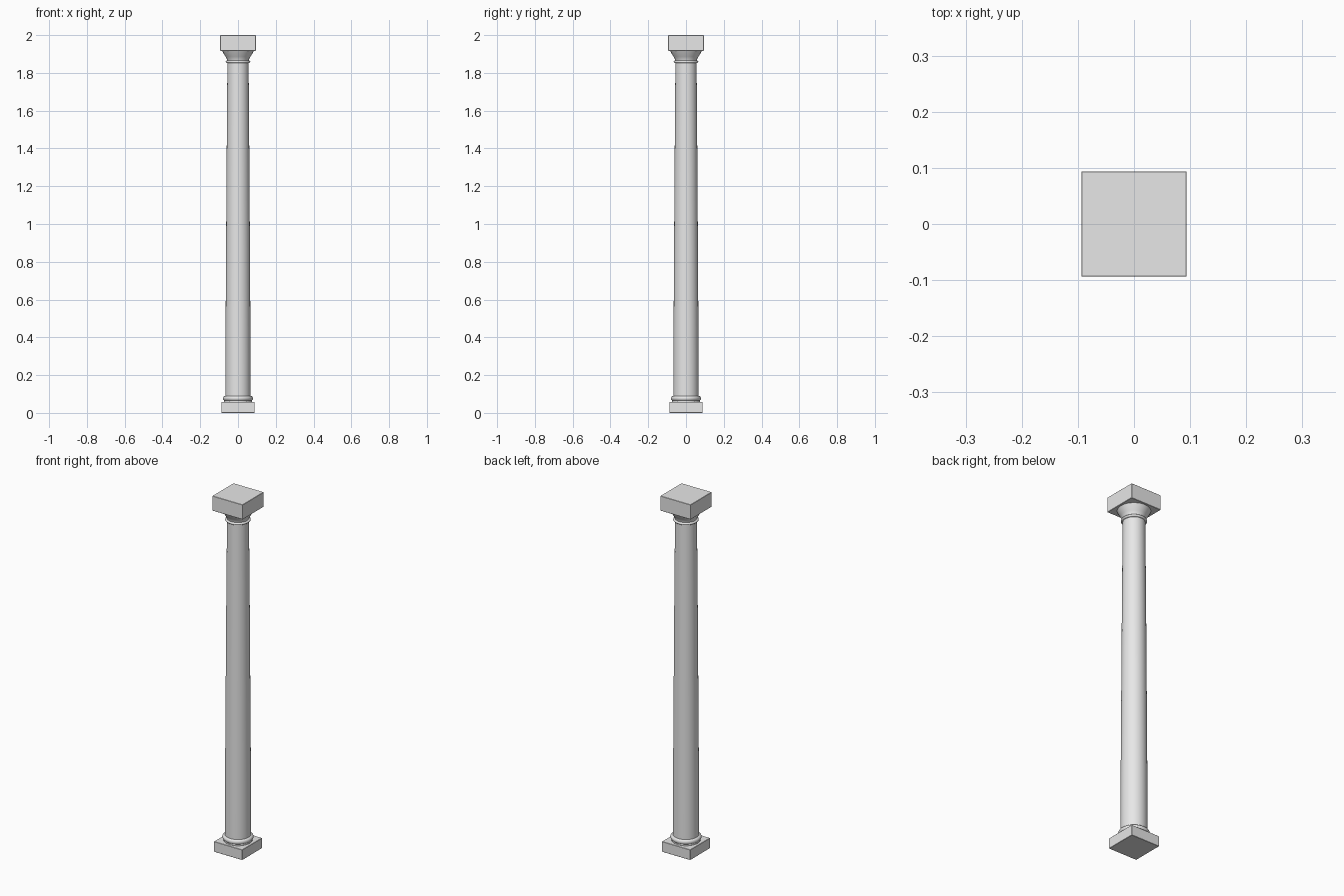
import bpy, bmesh, math

if "Cube" in bpy.data.objects:
    bpy.data.objects.remove(bpy.data.objects["Cube"])

stone = bpy.data.materials.new("light grey stone")
stone.diffuse_color = (0.8, 0.8, 0.8, 1)
stone.use_nodes = True
stone.node_tree.nodes["Principled BSDF"].inputs["Base Color"].default_value = stone.diffuse_color


def finish(name, bm):
    mesh = bpy.data.meshes.new(name)
    bmesh.ops.recalc_face_normals(bm, faces=bm.faces)
    bm.to_mesh(mesh)
    bm.free()
    mesh.materials.append(stone)
    ob = bpy.data.objects.new(name, mesh)
    bpy.context.collection.objects.link(ob)
    return ob


def slab(name, half, z0, z1, bevel):
    bm = bmesh.new()
    bmesh.ops.create_cube(bm, size=1)
    for v in bm.verts:
        v.co = (v.co.x * 2 * half, v.co.y * 2 * half, z0 + (v.co.z + 0.5) * (z1 - z0))
    bmesh.ops.bevel(bm, geom=bm.edges[:], offset=bevel, segments=1, affect='EDGES')
    return finish(name, bm)


def lathe(name, profile, sides=48):
    """Turn (radius, z) points around z, with both ends capped."""
    bm = bmesh.new()
    rings = [[bm.verts.new((r * math.cos(2 * math.pi * i / sides),
                            r * math.sin(2 * math.pi * i / sides), z))
              for i in range(sides)] for r, z in profile]
    for a, b in zip(rings, rings[1:]):
        for i in range(sides):
            j = (i + 1) % sides
            bm.faces.new((a[i], a[j], b[j], b[i]))
    bm.faces.new(rings[0][::-1])
    bm.faces.new(rings[-1])
    ob = finish(name, bm)
    bpy.ops.object.select_all(action='DESELECT')
    ob.select_set(True)
    bpy.context.view_layer.objects.active = ob
    bpy.ops.object.shade_smooth_by_angle(angle=math.radians(35))
    return ob


def bead(r, bulge, z0, z1, n=8):
    """Half-round moulding profile."""
    return [(r + bulge * math.sin(math.pi * k / n),
             (z0 + z1) / 2 - (z1 - z0) / 2 * math.cos(math.pi * k / n))
            for k in range(n + 1)]


# square blocks at the foot and head
slab("plinth", 0.088, 0.0, 0.058, 0.0015)
slab("abacus", 0.094, 1.917, 2.0, 0.0015)

# rounded base mouldings
lathe("base_fillet", [(0.074, 0.057), (0.074, 0.068)])
lathe("base_torus", bead(0.068, 0.011, 0.064, 0.09))

# gently tapering shaft
lathe("shaft", [(0.067, 0.08), (0.066, 0.41), (0.063, 0.89),
                (0.060, 1.36), (0.056, 1.86)])

# neck ring and flaring capital
lathe("neck_ring", bead(0.057, 0.008, 1.852, 1.866))
lathe("echinus", [(0.056, 1.858), (0.058, 1.872), (0.066, 1.886),
                  (0.076, 1.902), (0.084, 1.918)])
